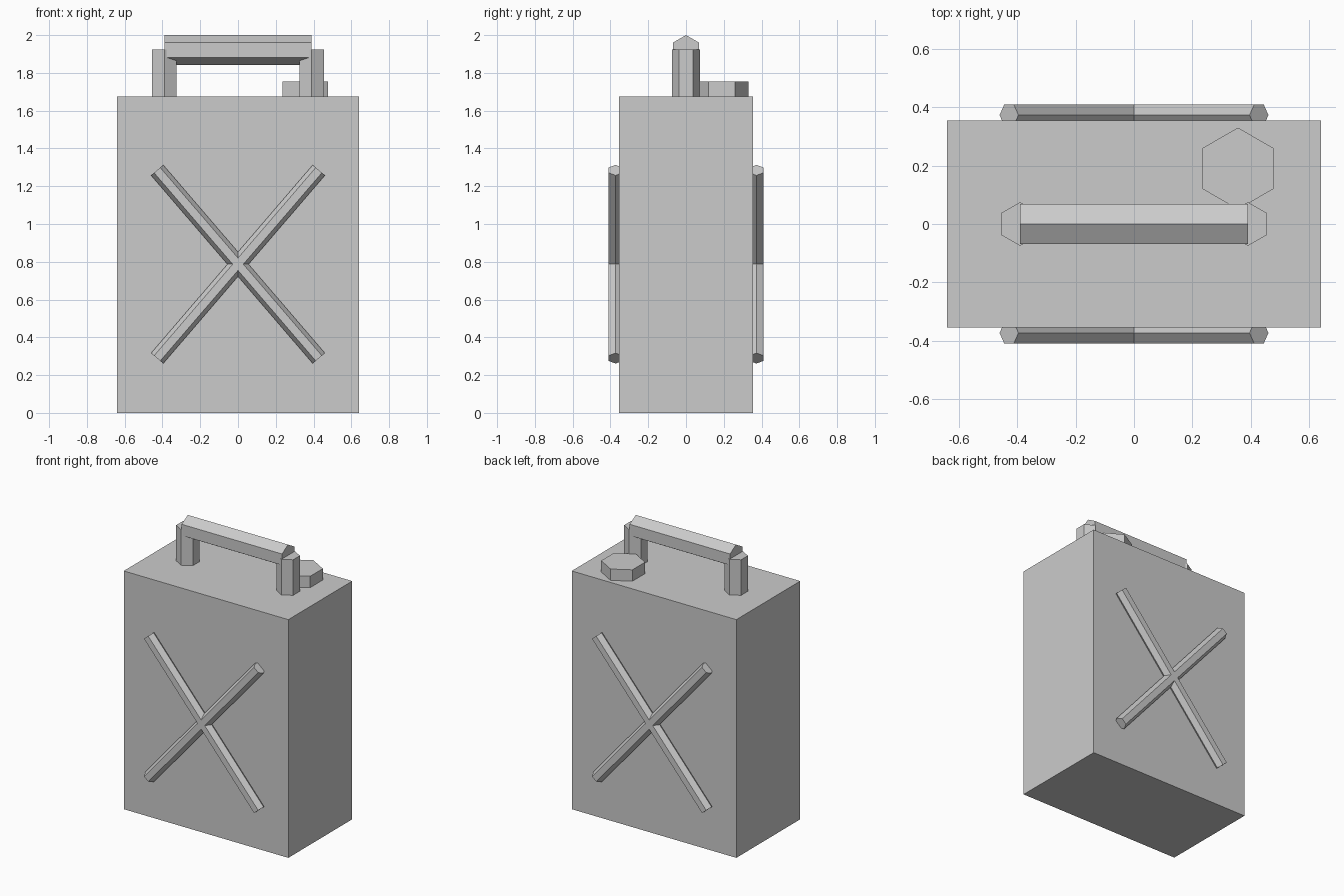
import bpy, bmesh, math
from mathutils import Matrix, Vector

if "Cube" in bpy.data.objects:
    bpy.data.objects.remove(bpy.data.objects["Cube"])


def finish(name, bm):
    mesh = bpy.data.meshes.new(name)
    bm.to_mesh(mesh)
    bm.free()
    ob = bpy.data.objects.new(name, mesh)
    bpy.context.collection.objects.link(ob)
    return ob


def hex_rod(name, center, radius, length, tilt=0.0, spin=0.0):
    """Six-sided rod along z, spun about its axis, then tilted about y."""
    bm = bmesh.new()
    m = (Matrix.Translation(Vector(center)) @ Matrix.Rotation(tilt, 4, 'Y')
         @ Matrix.Rotation(spin, 4, 'Z'))
    bmesh.ops.create_cone(bm, cap_ends=True, segments=6, radius1=radius,
                          radius2=radius, depth=length, matrix=m)
    return finish(name, bm)


QUARTER = math.pi / 2
BODY_W, BODY_D, BODY_H = 1.28, 0.71, 1.675

# Can body
bm = bmesh.new()
bmesh.ops.create_cube(bm, size=1, matrix=Matrix.Translation((0, 0, BODY_H / 2))
                      @ Matrix.Diagonal((BODY_W, BODY_D, BODY_H, 1)))
finish("can_body", bm)

# Crossed ribs, half sunk into the front and back
half_x, half_z = 0.428, 0.498
rib_length = 2 * math.hypot(half_x, half_z)
rib_tilt = math.atan2(half_x, half_z)
for face, y in (("front", -0.373), ("back", 0.373)):
    for label, s in (("rising", 1), ("falling", -1)):
        hex_rod(f"{face}_rib_{label}", (0, y, 0.787), 0.0425, rib_length,
                s * rib_tilt, QUARTER)

# Carry handle: two posts and a grip
for side, x in (("left", -0.39), ("right", 0.39)):
    hex_rod(f"handle_post_{side}", (x, 0, 1.79), 0.075, 0.27)
hex_rod("handle_grip", (0, 0, 1.921), 0.079, 0.78, QUARTER, QUARTER)

# Filler cap
hex_rod("filler_cap", (0.356, 0.19, 1.705), 0.14, 0.10)
